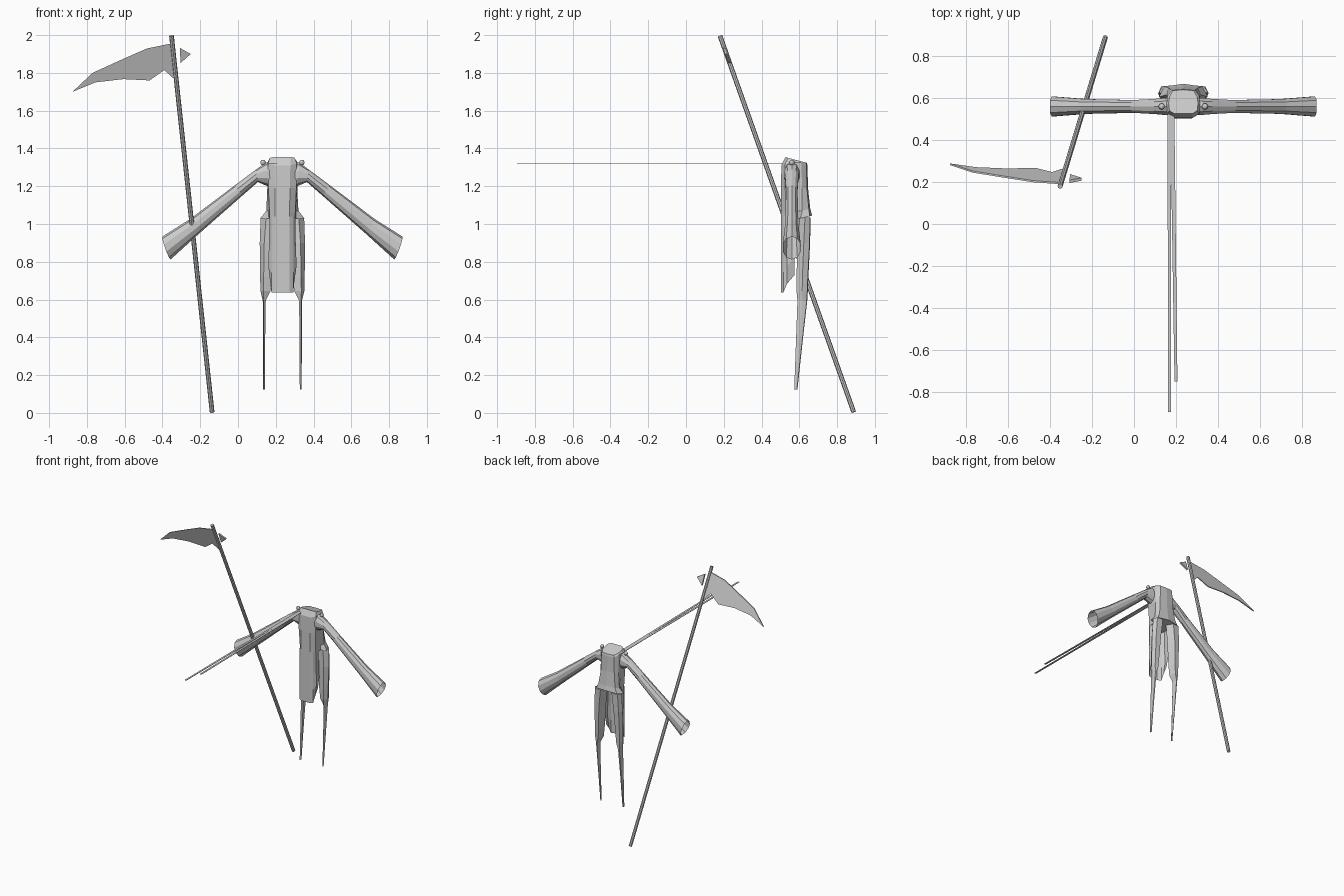
import bpy, bmesh, math
from mathutils import Vector

if "Cube" in bpy.data.objects:
    bpy.data.objects.remove(bpy.data.objects["Cube"])

CX = 0.235          # mirror line of the robe
CY = 0.56           # middle of the sleeves

cloth = bpy.data.materials.new("plain grey")
cloth.diffuse_color = (0.6, 0.6, 0.6, 1)
cloth.use_nodes = True
cloth.node_tree.nodes["Principled BSDF"].inputs["Base Color"].default_value = cloth.diffuse_color


def finish(name, bm):
    bmesh.ops.recalc_face_normals(bm, faces=bm.faces)
    me = bpy.data.meshes.new(name)
    bm.to_mesh(me)
    bm.free()
    ob = bpy.data.objects.new(name, me)
    bpy.context.collection.objects.link(ob)
    me.materials.append(cloth)
    return ob


def loft(name, rings, closed=True, cap_start=False, cap_end=False, mirror=False):
    """Skin a list of point rings; mirror flips it across the robe's middle."""
    bm = bmesh.new()
    rows = [[bm.verts.new((2 * CX - p[0] if mirror else p[0], p[1], p[2]))
             for p in r] for r in rings]
    n = len(rows[0])
    for a, b in zip(rows, rows[1:]):
        for i in range(n if closed else n - 1):
            j = (i + 1) % n
            bm.faces.new((a[i], a[j], b[j], b[i]))
    if cap_start:
        bm.faces.new(rows[0])
    if cap_end:
        bm.faces.new(rows[-1])
    return finish(name, bm)


def plate(name, outline, place, thickness):
    """Thin plate from a 2D outline, placed in space by a function."""
    a = [place(u, v, -thickness / 2) for u, v in outline]
    b = [place(u, v, thickness / 2) for u, v in outline]
    return loft(name, [a, b], cap_start=True, cap_end=True)


def symmetric(half):
    """Right half of an outline (offset, y, z), front to back, made whole."""
    left = [(CX - x, y, z) for x, y, z in reversed(half) if x > 0]
    return [(CX + x, y, z) for x, y, z in half] + left


# Torso: hip flare, waist, shoulders, collar, sloping neck
torso = [
    symmetric([(.038, .503, 1.03), (.068, .53, 1.03), (.072, .59, 1.03),
               (.117, .605, 1.03), (.09, .655, 1.04), (0, .668, 1.045)]),
    symmetric([(.038, .503, 1.06), (.068, .53, 1.06), (.073, .59, 1.07),
               (.085, .615, 1.07), (.072, .65, 1.08), (0, .658, 1.08)]),
    symmetric([(.04, .503, 1.19), (.074, .525, 1.19), (.08, .58, 1.19),
               (.078, .615, 1.19), (.058, .64, 1.19), (0, .646, 1.19)]),
    symmetric([(.042, .505, 1.31), (.076, .525, 1.32), (.08, .57, 1.325),
               (.076, .61, 1.325), (.055, .638, 1.31), (0, .643, 1.31)]),
    symmetric([(.045, .527, 1.355), (.066, .54, 1.35), (.07, .575, 1.34),
               (.066, .605, 1.333), (.05, .635, 1.325), (0, .64, 1.323)]),
]
loft("robe_torso", torso, cap_start=True, cap_end=True)

# Front robe panel: open shell with a hem that rises to the rear
front = []
for z, w, hem in ((1.04, .068, 1.04), (.88, .071, .9), (.74, .075, .82), (.637, .062, .73)):
    half = [(.038, .502, z), (.058, .515, z), (w, .535, (z + hem) / 2), (w - .004, .575, hem)]
    front.append([(CX - x, y, h) for x, y, h in reversed(half)]
                 + [(CX + x, y, h) for x, y, h in half])
loft("robe_front_panel", front, closed=False)

# Legs: (z, outer x, inner x, front y, back y)
leg_sections = [(1.035, .12, .215, .6, .66), (.9, .115, .195, .59, .657),
                (.72, .117, .18, .585, .648), (.645, .119, .172, .585, .645),
                (.595, .131, .147, .59, .642), (.4, .132, .144, .583, .62),
                (.125, .133, .143, .573, .59)]
legs = []
for z, xo, xi, yf, yb in leg_sections:
    d = (xi - xo) * .3
    legs.append([(xo + d, yf, z), (xi, yf + .012, z), (xi - d, yb, z),
                 (xo + d * .6, yb - .003, z), (xo, (yf + yb) / 2, z)])

# Sleeves: top edge, bottom edge, half depth; open at the cuff
sleeve_sections = [((-.40, .934), (-.357, .812), .05), ((-.257, 1.024), (-.205, .95), .037),
                   ((-.018, 1.204), (.024, 1.151), .032), ((.095, 1.288), (.105, 1.222), .038),
                   ((.145, 1.325), (.157, 1.2), .043), ((.19, 1.325), (.19, 1.19), .04)]
sleeves = []
for k, (top, low, depth) in enumerate(sleeve_sections):
    t, b = Vector(top), Vector(low)
    mid, half = (t + b) / 2, (t - b) / 2
    ring = []
    for i in range(10):
        a = math.tau * i / 10
        p = mid + half * math.cos(a)
        bulge = .008 * abs(math.sin(a)) if k == 0 else 0
        ring.append((p.x - bulge, CY + depth * math.sin(a), p.y))
    sleeves.append(ring)

for side, flip in (("right", False), ("left", True)):
    loft(side + "_leg", legs, cap_start=True, cap_end=True, mirror=flip)
    loft(side + "_sleeve", sleeves, cap_end=True, mirror=flip)
    # Shoulder bead
    bm = bmesh.new()
    bmesh.ops.create_uvsphere(bm, u_segments=10, v_segments=6, radius=.015)
    bmesh.ops.translate(bm, verts=bm.verts,
                        vec=(CX + (.103 if flip else -.103), .56, 1.325))
    finish(side + "_shoulder_bead", bm)

# Two long flat ribbons blowing forward
def flat(u, v, w):
    return (u, v, 1.322 + w)

plate("long_ribbon", [(.16, .56), (.178, .56), (.176, -.895), (.162, -.895)], flat, .003)
plate("short_ribbon", [(.172, .56), (.192, .56), (.207, -.75), (.193, -.75)], flat, .003)

# Scythe pole
foot, head = Vector((-.137, .888, .004)), Vector((-.352, .18, 1.996))
axis = (head - foot).normalized()
u = axis.cross(Vector((0, 1, 0))).normalized()
v = axis.cross(u)
pole = [[c + .0125 * (u * math.cos(math.tau * i / 8) + v * math.sin(math.tau * i / 8))
         for i in range(8)] for c in (foot, head)]
loft("scythe_pole", pole, cap_start=True, cap_end=True)

# Scythe blade and rear spike lie in the leaning plane of the pole
def leaning(x, z, w):
    return (x, .178 + (2 - z) * .355 + w, z)

plate("scythe_blade", [(-.355, 1.955), (-.48, 1.93), (-.617, 1.87), (-.77, 1.80),
                       (-.876, 1.70), (-.754, 1.75), (-.606, 1.767), (-.468, 1.76),
                       (-.39, 1.815), (-.335, 1.765)], leaning, .008)
plate("scythe_spike", [(-.308, 1.932), (-.25, 1.90), (-.304, 1.852)], leaning, .014)
